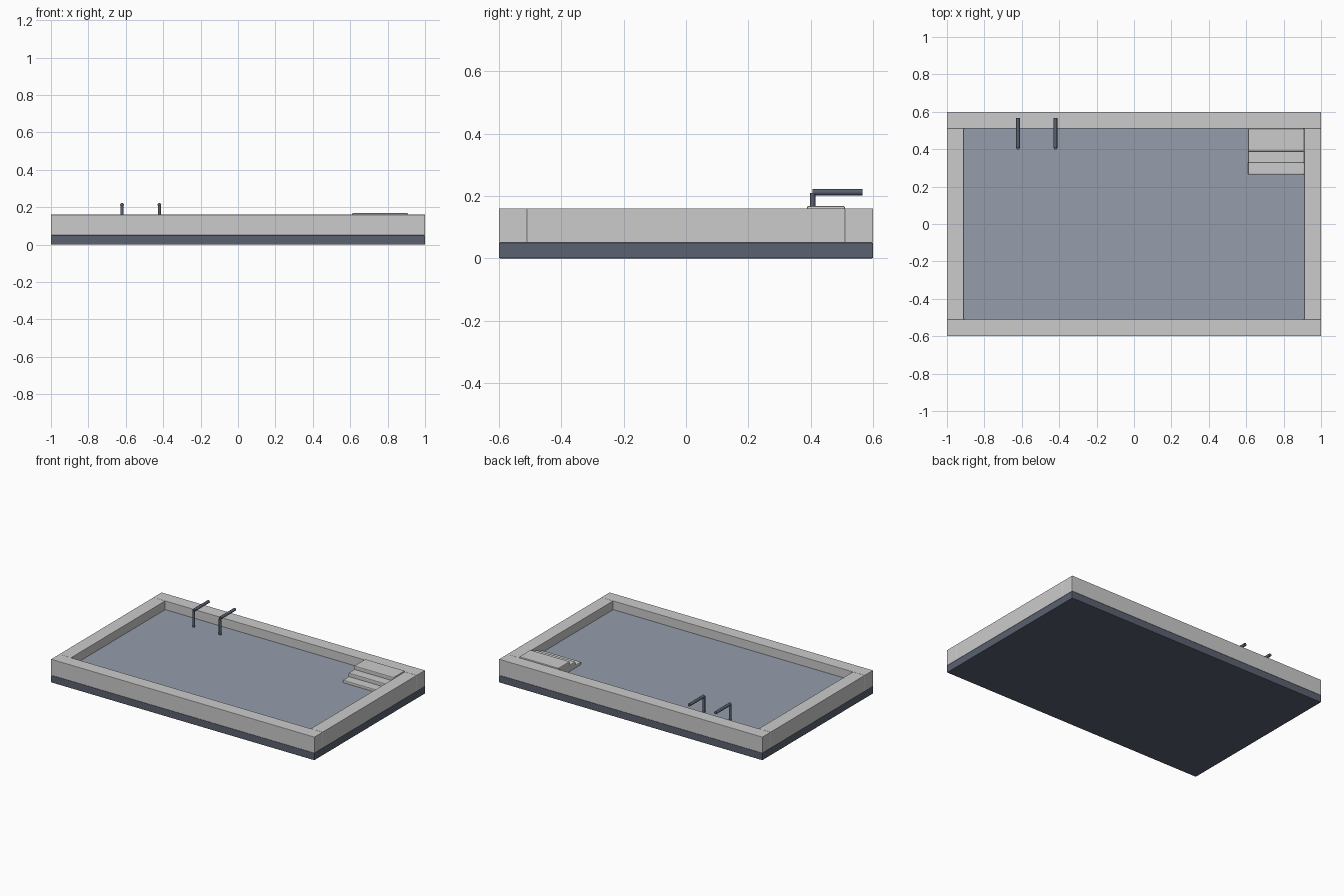
import bpy
import math
from mathutils import Vector

if "Cube" in bpy.data.objects:
    bpy.data.objects.remove(bpy.data.objects["Cube"])


def material(name, rgb):
    m = bpy.data.materials.new(name)
    m.diffuse_color = (*rgb, 1)
    m.use_nodes = True
    m.node_tree.nodes["Principled BSDF"].inputs["Base Color"].default_value = m.diffuse_color
    return m


dark = material("dark_slate", (0.10, 0.12, 0.16))
water_mat = material("water_grey_blue", (0.30, 0.34, 0.41))


def box(name, lo, hi, mat=None, bevel=0.0):
    bpy.ops.mesh.primitive_cube_add(size=1, location=[(a + b) / 2 for a, b in zip(lo, hi)])
    ob = bpy.context.object
    ob.name = name
    ob.scale = [b - a for a, b in zip(lo, hi)]
    bpy.ops.object.transform_apply(location=False, rotation=False, scale=True)
    if mat:
        ob.data.materials.append(mat)
    if bevel:
        mod = ob.modifiers.new("soft_edges", 'BEVEL')
        mod.width = bevel
        mod.segments = 2
    return ob


def rod(name, a, b, radius, mat):
    a, b = Vector(a), Vector(b)
    bpy.ops.mesh.primitive_cylinder_add(vertices=16, radius=radius, depth=(b - a).length,
                                        location=(a + b) / 2)
    ob = bpy.context.object
    ob.name = name
    ob.rotation_euler = (b - a).to_track_quat('Z', 'Y').to_euler()
    ob.data.materials.append(mat)
    bpy.ops.object.shade_smooth_by_angle(angle=math.radians(40))
    return ob


# Base slab
box("base_slab", (-1, -0.6, 0), (1, 0.6, 0.05), dark, 0.003)

# Surrounding walls
for label, s in (("front", -1), ("back", 1)):
    y0, y1 = sorted((s * 0.51, s * 0.6))
    box(label + "_wall", (-1, y0, 0.05), (1, y1, 0.16), None, 0.002)
for label, s in (("left", -1), ("right", 1)):
    x0, x1 = sorted((s * 0.91, s * 1.0))
    box(label + "_wall", (x0, -0.51, 0.05), (x1, 0.51, 0.16), None, 0.002)

# Water
box("water", (-0.91, -0.51, 0.05), (0.91, 0.51, 0.10), water_mat)

# Entry steps in the back right corner
for i in range(3):
    y = 0.388 - 0.062 * i
    box(f"step_{i + 1}", (0.61, y, 0.06), (0.91, y + 0.122, 0.168 - 0.025 * i), None, 0.005)

# Ladder handrails
for label, x in (("left", -0.62), ("right", -0.42)):
    rod(label + "_rail_post", (x, 0.406, 0.06), (x, 0.406, 0.21), 0.009, dark)
    rod(label + "_rail_arm", (x, 0.406, 0.212), (x, 0.566, 0.212), 0.010, dark)
